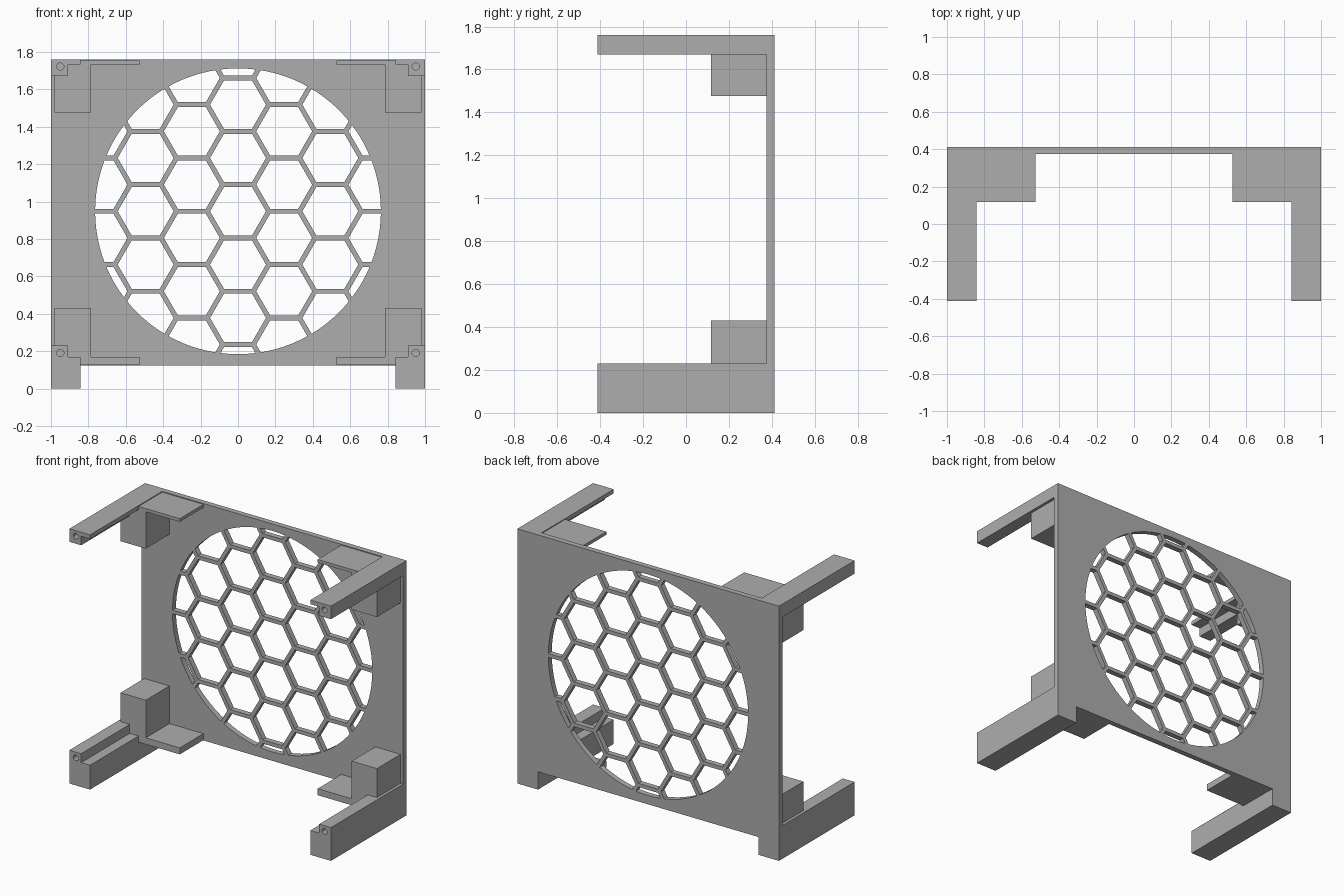
import bpy, bmesh, math

if "Cube" in bpy.data.objects:
    bpy.data.objects.remove(bpy.data.objects["Cube"])

grey = bpy.data.materials.new("plain grey")
grey.diffuse_color = (0.42, 0.42, 0.42, 1)
grey.use_nodes = True
grey.node_tree.nodes["Principled BSDF"].inputs["Base Color"].default_value = grey.diffuse_color

BACK, INNER, FRONT = 0.413, 0.375, -0.413   # y of back face, panel front, arm tips
CZ, RADIUS = 0.948, 0.764                   # vent circle
PITCH, BAR = 0.285, 0.026                   # honeycomb spacing and bar width


def prism(name, outlines, y0, y1):
    """Extrude one or more (x, z) outlines from y0 to y1."""
    bm = bmesh.new()
    for pts in outlines:
        a = [bm.verts.new((x, y0, z)) for x, z in pts]
        b = [bm.verts.new((x, y1, z)) for x, z in pts]
        bm.faces.new(a)
        bm.faces.new(b[::-1])
        for i in range(len(pts)):
            j = (i + 1) % len(pts)
            bm.faces.new((a[j], a[i], b[i], b[j]))
    bmesh.ops.recalc_face_normals(bm, faces=bm.faces)
    me = bpy.data.meshes.new(name)
    bm.to_mesh(me)
    bm.free()
    me.materials.append(grey)
    ob = bpy.data.objects.new(name, me)
    bpy.context.collection.objects.link(ob)
    return ob


def circle(cx, cz, r, n):
    return [(cx + r * math.cos(math.tau * i / n), cz + r * math.sin(math.tau * i / n))
            for i in range(n)]


def rect(x0, x1, z0, z1):
    return [(x0, z0), (x1, z0), (x1, z1), (x0, z1)]


def boolean(ob, cutter, op):
    m = ob.modifiers.new(op.lower(), 'BOOLEAN')
    m.operation, m.object, m.solver = op, cutter, 'EXACT'
    bpy.context.view_layer.objects.active = ob
    bpy.ops.object.modifier_apply(modifier=m.name)
    bpy.data.objects.remove(cutter)


# back panel with two short feet, pierced by a round honeycomb vent
panel = prism("back_panel", [[(-1, 0), (-.842, 0), (-.842, .123), (.842, .123),
                              (.842, 0), (1, 0), (1, 1.76), (-1, 1.76)]], INNER, BACK)
cell_r = (PITCH - BAR) / math.sqrt(3)
cells = []
for c in range(-4, 5):
    for r in range(-4, 5):
        x = c * PITCH * math.sqrt(3) / 2
        z = (r + (c % 2) / 2) * PITCH
        if math.hypot(x, z) < RADIUS + cell_r:
            cells.append(circle(x, CZ + z, cell_r, 6))
vent = prism("vent_cutter", cells, INNER - .1, BACK + .1)
boolean(vent, prism("vent_disc", [circle(0, CZ, RADIUS, 96)], INNER - .05, BACK + .05),
        'INTERSECT')
boolean(panel, vent, 'DIFFERENCE')

for side, s in (("left", -1), ("right", 1)):
    def flip(pts):
        return [(s * x, z) for x, z in pts]

    # stepped arms with a blind screw hole in each tip
    arms = {
        "upper": ([(1, 1.67), (1, 1.76), (.842, 1.76), (.842, 1.732), (.91, 1.732),
                   (.91, 1.67)], 1.722),
        "lower": ([(1, 0), (1, .23), (.91, .23), (.91, .168), (.842, .168), (.842, 0)], .19),
    }
    for level, (outline, hole_z) in arms.items():
        arm = prism(f"{level}_arm_{side}", [flip(outline)], FRONT, INNER)
        hole = prism("screw_hole", [circle(s * .95, hole_z, .019, 24)], FRONT - .05, FRONT + .2)
        boolean(arm, hole, 'DIFFERENCE')

    # corner blocks and the thin shelves beside them
    prism(f"upper_block_{side}", [flip([(.98, 1.67), (.98, 1.477), (.787, 1.477), (.787, 1.732),
                                        (.91, 1.732), (.91, 1.67)])], .117, INNER)
    prism(f"lower_block_{side}", [flip([(.98, .23), (.98, .43), (.787, .43), (.787, .17),
                                        (.91, .168), (.91, .23)])], .117, INNER)
    prism(f"upper_shelf_{side}", [flip(rect(.527, .842, 1.732, 1.754))], .117, INNER)
    prism(f"lower_shelf_{side}", [flip(rect(.527, .842, .125, .17))], .117, INNER)
